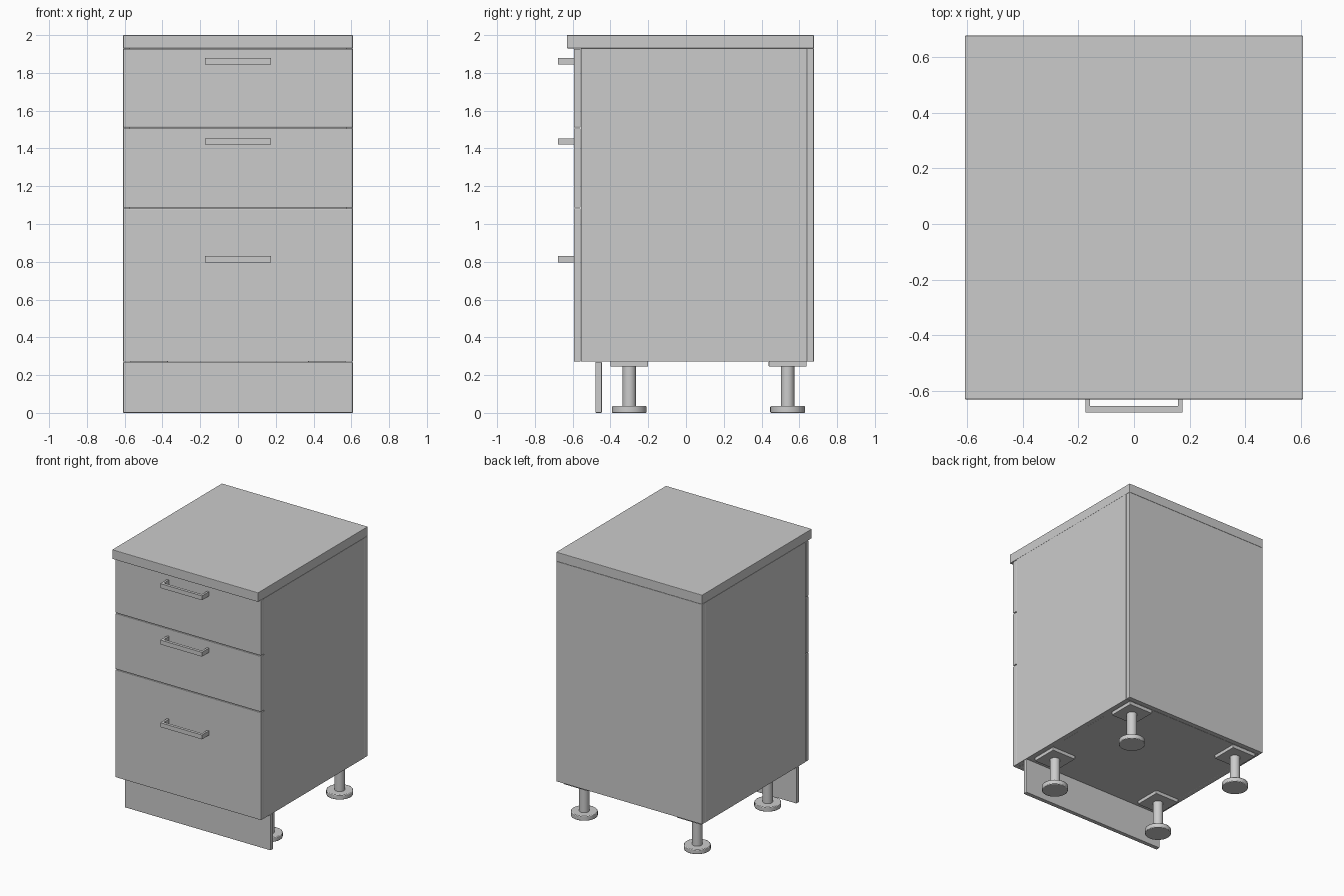
import bpy

if "Cube" in bpy.data.objects:
    bpy.data.objects.remove(bpy.data.objects["Cube"])

def box(name, x, y, z, bevel=0.003):
    """Bevelled panel from (min, max) ranges on each axis."""
    bpy.ops.mesh.primitive_cube_add(size=1, location=[(a + b) / 2 for a, b in (x, y, z)])
    ob = bpy.context.object
    ob.name = name
    ob.scale = [b - a for a, b in (x, y, z)]
    bpy.ops.object.transform_apply(location=False, rotation=False, scale=True)
    if bevel:
        m = ob.modifiers.new("edge", "BEVEL")
        m.width, m.segments = bevel, 2
    return ob

def cylinder(name, x, y, z0, z1, r, bevel=0):
    bpy.ops.mesh.primitive_cylinder_add(vertices=32, radius=r, depth=z1 - z0,
                                        location=(x, y, (z0 + z1) / 2))
    ob = bpy.context.object
    ob.name = name
    bpy.ops.object.shade_smooth_by_angle()
    if bevel:
        m = ob.modifiers.new("edge", "BEVEL")
        m.width, m.segments, m.limit_method = bevel, 2, "ANGLE"
    return ob

W, T = 0.608, 0.036            # half width, panel thickness
BOT, TOP = 0.272, 1.93         # carcass height range
FRONT, BACK = -0.557, 0.64     # carcass depth range

# Worktop
box("worktop", (-W, W), (-0.63, 0.677), (TOP, 2.0))

# Carcass
for side, s in (("left", -1), ("right", 1)):
    box(side + "_side_panel", sorted((s * W, s * (W - T))), (FRONT, BACK), (BOT, TOP), 0.001)
box("back_panel", (-W, W), (BACK, 0.677), (BOT, TOP))
box("bottom_panel", (T - W, W - T), (FRONT, BACK), (BOT, BOT + T), 0)

# U-shaped handle, extruded from a plan profile
def handle(name, z):
    o, i, y0, y1, yi = 0.174, 0.158, -0.594, -0.677, -0.655
    pts = [(-o, y0), (-o, y1), (o, y1), (o, y0), (i, y0), (i, yi), (-i, yi), (-i, y0)]
    h, n = 0.0165, len(pts)
    verts = [(x, y, zz) for zz in (z - h, z + h) for x, y in pts]
    faces = [tuple(range(n))[::-1], tuple(range(n, 2 * n))]
    faces += [(k, (k + 1) % n, (k + 1) % n + n, k + n) for k in range(n)]
    me = bpy.data.meshes.new(name)
    me.from_pydata(verts, [], faces)
    import bmesh
    bm = bmesh.new()
    bm.from_mesh(me)
    bmesh.ops.recalc_face_normals(bm, faces=bm.faces)
    bm.to_mesh(me)
    bm.free()
    bpy.context.collection.objects.link(bpy.data.objects.new(name, me))

# Drawer fronts with handles
for name, z0, z1, hz in (("lower", BOT, 1.082, 0.814),
                         ("middle", 1.087, 1.506, 1.437),
                         ("upper", 1.511, 1.927, 1.862)):
    box(name + "_drawer_front", (-W, W), (-0.594, FRONT - 0.001), (z0, z1), 0.004)
    handle(name + "_drawer_handle", hz)

# Plinth board
box("plinth", (-W, W), (-0.479, -0.446), (0.0, 0.27), 0.004)

# Adjustable legs: mounting plate, post and round foot
for end, y in (("front", -0.30), ("back", 0.538)):
    for side, x in (("left", -0.471), ("right", 0.471)):
        n = end + "_" + side
        box(n + "_leg_plate", (x - 0.1, x + 0.1), (y - 0.1, y + 0.1), (0.245, BOT))
        cylinder(n + "_leg_post", x, y, 0.03, 0.25, 0.036)
        cylinder(n + "_leg_foot", x, y, 0.0, 0.036, 0.092, 0.005)
